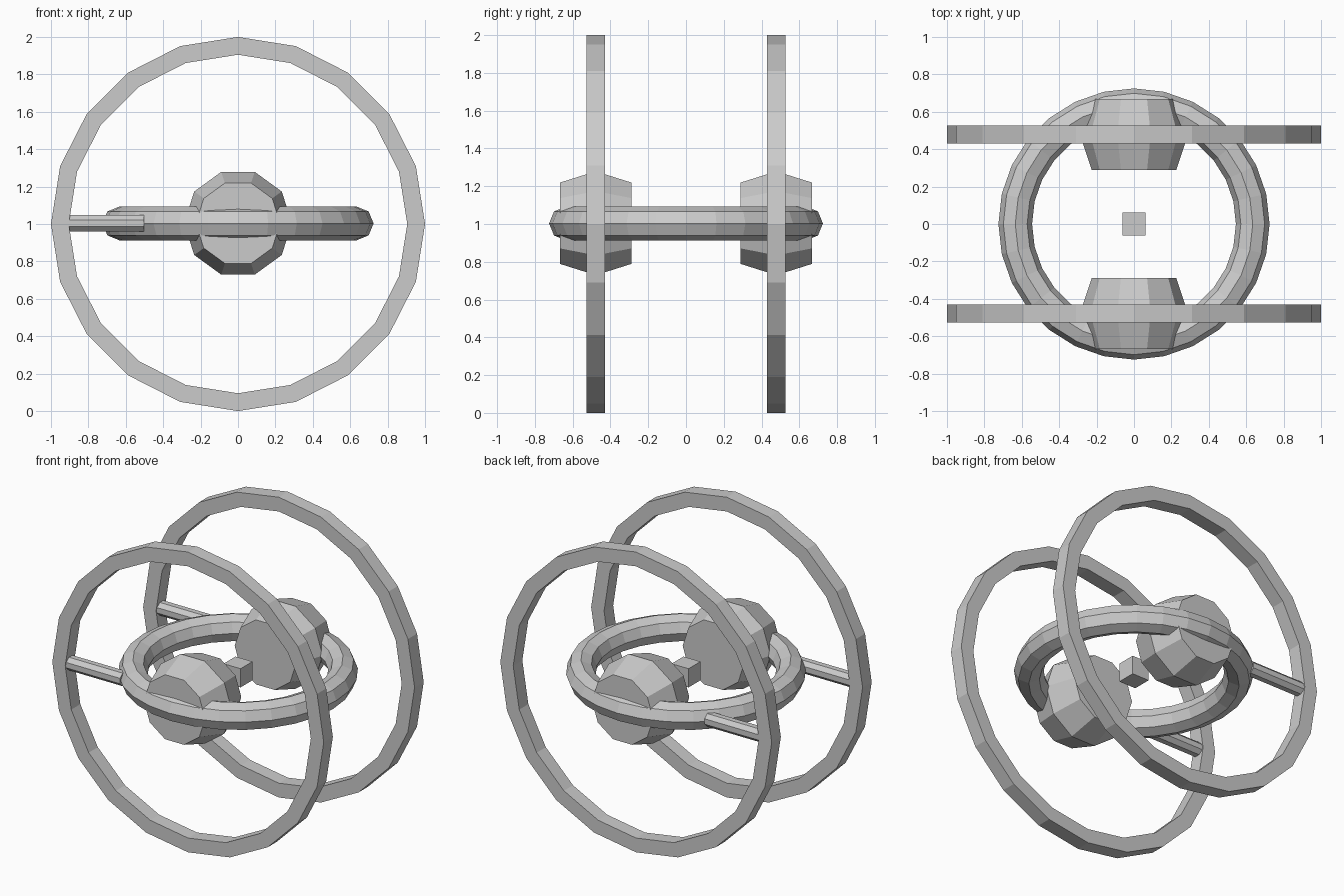
import bpy, bmesh
from math import sin, cos, tau, pi
from mathutils import Matrix

if "Cube" in bpy.data.objects:
    bpy.data.objects.remove(bpy.data.objects["Cube"])

grey = bpy.data.materials.new("plain grey")
grey.use_nodes = True
colour = (0.6, 0.6, 0.6, 1)
grey.diffuse_color = colour
grey.node_tree.nodes["Principled BSDF"].inputs["Base Color"].default_value = colour

MID = 1.0       # height of the centre
SIDE = 0.478    # distance of each hoop from the middle


def finish(name, bm, matrix):
    bmesh.ops.recalc_face_normals(bm, faces=bm.faces)
    mesh = bpy.data.meshes.new(name)
    bm.to_mesh(mesh)
    bm.free()
    mesh.materials.append(grey)
    obj = bpy.data.objects.new(name, mesh)
    obj.matrix_world = matrix
    bpy.context.collection.objects.link(obj)
    return obj


def revolve(name, profile, sides, matrix, closed, turn=0.0):
    """Sweep (radius, height) points round z; a closed profile makes a ring, an open one is capped."""
    bm = bmesh.new()
    rows = [[bm.verts.new((r * cos(tau * i / sides + turn), r * sin(tau * i / sides + turn), h))
             for i in range(sides)] for r, h in profile]
    pairs = list(zip(rows, rows[1:]))
    if closed:
        pairs.append((rows[-1], rows[0]))
    else:
        bm.faces.new(rows[0])
        bm.faces.new(rows[-1])
    for a, b in pairs:
        for i in range(sides):
            j = (i + 1) % sides
            bm.faces.new((a[i], a[j], b[j], b[i]))
    return finish(name, bm, matrix)


# Horizontal ring with an eight-sided tube
tube = [(0.635 + 0.09 * cos(tau * k / 8), 0.09 * sin(tau * k / 8)) for k in range(8)]
revolve("central_ring", tube, 28, Matrix.Translation((0, 0, MID + 0.003)), True)

# Small cube in the middle
bm = bmesh.new()
bmesh.ops.create_cube(bm, size=0.125)
finish("centre_cube", bm, Matrix.Translation((0, 0, MID)))

hoop = [(1, -0.048), (1, 0.048), (0.905, 0.048), (0.905, -0.048)]
pod = [(0.226, -0.19), (0.289, 0), (0.226, 0.19)]
rod = [(0.047, -0.21), (0.047, 0.21)]
upright = Matrix.Rotation(pi / 2, 4, "X")
sideways = Matrix.Rotation(pi / 2, 4, "Y")

# Hoop, faceted pod and connecting rod, front and back
for label, y in (("front", -SIDE), ("back", SIDE)):
    revolve(label + "_hoop", hoop, 20, Matrix.Translation((0, y, MID)) @ upright, True)
    revolve(label + "_pod", pod, 10, Matrix.Translation((0, y, MID + 0.004)) @ upright, False)
    revolve(label + "_rod", rod, 8, Matrix.Translation((-0.713, y, MID + 0.004)) @ sideways,
            False, pi / 8)
